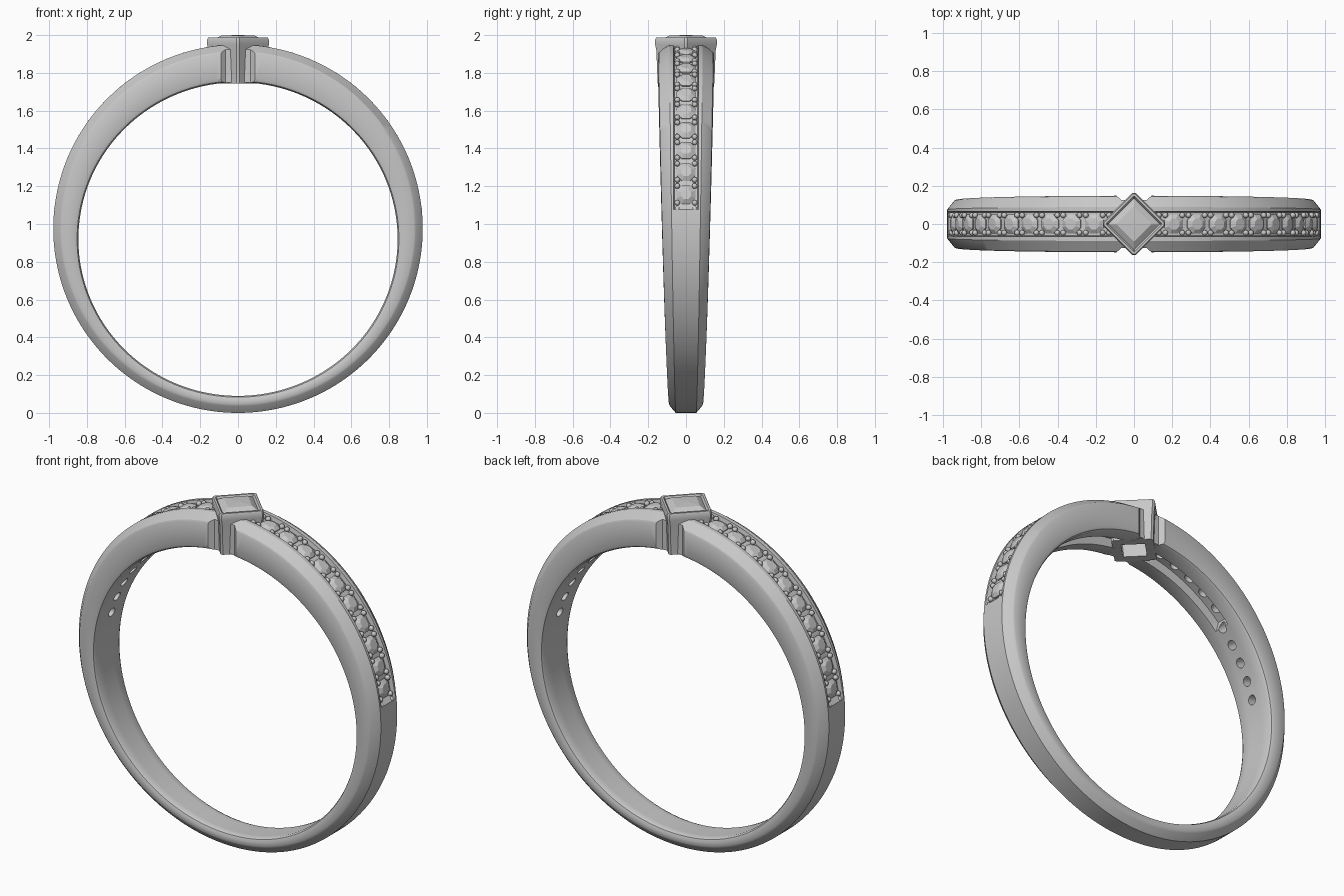
import bpy, bmesh, math
from mathutils import Matrix, Vector

if "Cube" in bpy.data.objects:
    bpy.data.objects.remove(bpy.data.objects["Cube"])

metal = bpy.data.materials.new("silver_grey")
metal.diffuse_color = (0.58, 0.58, 0.58, 1)
metal.use_nodes = True
metal.node_tree.nodes["Principled BSDF"].inputs["Base Color"].default_value = metal.diffuse_color


def finish(bm, name, smooth=None):
    bmesh.ops.recalc_face_normals(bm, faces=bm.faces)
    me = bpy.data.meshes.new(name)
    bm.to_mesh(me)
    bm.free()
    me.materials.append(metal)
    ob = bpy.data.objects.new(name, me)
    bpy.context.collection.objects.link(ob)
    if smooth:
        shade(ob, smooth)
    return ob


def shade(ob, angle):
    bpy.ops.object.select_all(action='DESELECT')
    ob.select_set(True)
    bpy.context.view_layer.objects.active = ob
    bpy.ops.object.shade_smooth_by_angle(angle=math.radians(angle))


def loft(bm, loops, close=False, caps=False):
    """Bridge equal-length point loops with quads."""
    rings = [[bm.verts.new(p) for p in lp] for lp in loops]
    n = len(rings[0])
    for a in range(len(rings) if close else len(rings) - 1):
        r, s = rings[a], rings[(a + 1) % len(rings)]
        for j in range(n):
            k = (j + 1) % n
            bm.faces.new((r[j], r[k], s[k], s[j]))
    if caps:
        bm.faces.new(rings[0])
        bm.faces.new(rings[-1])


def outer(t):
    return Vector((0.978 * math.sin(t), 0, 0.975 + 0.975 * math.cos(t)))


def inner(t):
    return Vector((0.845 * math.sin(t), 0, 0.92 + 0.83 * math.cos(t)))


def frame(t, y=0, drop=0):
    """Local frame on the outer surface: x along band, z outward."""
    n = Vector((math.sin(t), 0, math.cos(t)))
    p = outer(t) - n * drop + Vector((0, y, 0))
    m = Matrix(((math.cos(t), 0, n.x), (0, 1, 0), (-math.sin(t), 0, n.z))).to_4x4()
    m.translation = p
    return m


def section(t):
    """Band cross-section: bevelled outside, stone channel, hollowed inside."""
    n = Vector((math.sin(t), 0, math.cos(t)))
    d = abs(math.degrees(math.atan2(n.x, n.z)))
    w = 0.09 + 0.058 * ((1 + math.cos(t)) / 2) ** 0.7
    f = 0.6 * w
    c = min(0.066, f - 0.008)
    dep = 0.024 if 7 < d < 83 else 0
    rec = 0.05 if d < 45 else 0
    k = 0.05
    half = [(c - 0.005, 1, -dep), (c, 1, 0), (f, 1, 0), (w - 0.005, 1, -0.036),
            (w, 1, -0.046), (w, 0, 0.022), (w - 0.006, 0, 0.007),
            (w - 0.02, 0, 0), (k, 0, 0), (k - 0.005, 0, rec)]
    pts = half + [(-y, b, o) for y, b, o in reversed(half)]
    return [(outer(t) if b else inner(t)) + n * o + Vector((0, y, 0)) for y, b, o in pts]


def diamond(r, z, cut=0.008):
    """Square on its corner with slightly blunted corners."""
    pts = []
    for i in range(4):
        a = i * math.pi / 2
        u = Vector((math.cos(a), math.sin(a), 0))
        v = Vector((-u.y, u.x, 0))
        for s in (-1, 1):
            pts.append(u * (r - cut) + v * s * cut + Vector((0, 0, z)))
    return pts


# band
bm = bmesh.new()
loft(bm, [section(math.radians(2 * i)) for i in range(180)], close=True)
band = finish(bm, "band")

# cutters: drilled seats, side notches beside the head, opening under the head
angles = [s * math.radians(12.5 + 7.4 * i) for s in (-1, 1) for i in range(10)]
bm = bmesh.new()
for t in angles:
    bmesh.ops.create_cone(bm, cap_ends=True, segments=14, radius1=0.027, radius2=0.027,
                          depth=0.32, matrix=frame(t, 0, 0.13))
for s in (-1, 1):
    prof = [(-0.105, 0.16), (0.105, 0.16), (0.065, 0.125), (-0.065, 0.125)]
    loft(bm, [[(x, s * y, z) for x, y in prof] for z in (1.6, 2.1)], caps=True)
loft(bm, [diamond(0.118, z) for z in (1.6, 2.1)], caps=True)
cutter = finish(bm, "band_cutter")
cutter.hide_render = True
mod = band.modifiers.new("cut", 'BOOLEAN')
mod.operation = 'DIFFERENCE'
mod.solver = 'EXACT'
mod.object = cutter
bpy.context.view_layer.objects.active = band
bpy.ops.object.modifier_apply(modifier="cut")
bpy.data.objects.remove(cutter)
shade(band, 28)

# bezel: hollow diamond-shaped cup
bm = bmesh.new()
loft(bm, [diamond(r, z, c) for r, z, c in (
    (0.158, 1.745, 0.008), (0.165, 1.92, 0.008), (0.171, 1.95, 0.008),
    (0.171, 1.977, 0.008), (0.164, 1.987, 0.006), (0.148, 1.987, 0.004),
    (0.134, 1.972, 0.003), (0.122, 1.94, 0.003), (0.09, 1.745, 0.003))], close=True)
finish(bm, "bezel", 35)

# square centre stone with a raised table and pointed base
bm = bmesh.new()
loft(bm, [diamond(r, z, 0.002) for r, z in (
    (0.01, 1.83), (0.136, 1.965), (0.136, 1.974), (0.092, 1.997), (0.02, 2.0))], caps=True)
finish(bm, "centre_stone")

# small round faceted stones along both shoulders
bm = bmesh.new()
for t in angles:
    m = frame(t, 0, 0.02)
    loops = []
    for r, z, turn in ((0.006, -0.045, 0), (0.054, -0.003, 0), (0.054, 0.003, 0), (0.03, 0.018, 0)):
        loops.append([m @ Vector((r * math.cos(a * math.pi / 4 + math.pi / 8),
                                  r * math.sin(a * math.pi / 4 + math.pi / 8), z)) for a in range(8)])
    loft(bm, loops, caps=True)
finish(bm, "shoulder_stones")

# bead prongs holding the small stones, four in each gap
bm = bmesh.new()
for s in (-1, 1):
    for i in range(11):
        for dt in (-1.0, 1.0):
            for y in (-0.046, 0.046):
                t = s * math.radians(8.8 + 7.4 * i + dt)
                bmesh.ops.create_icosphere(bm, subdivisions=2, radius=0.015,
                                           matrix=frame(t, y, 0.014))
finish(bm, "bead_prongs", 60)
